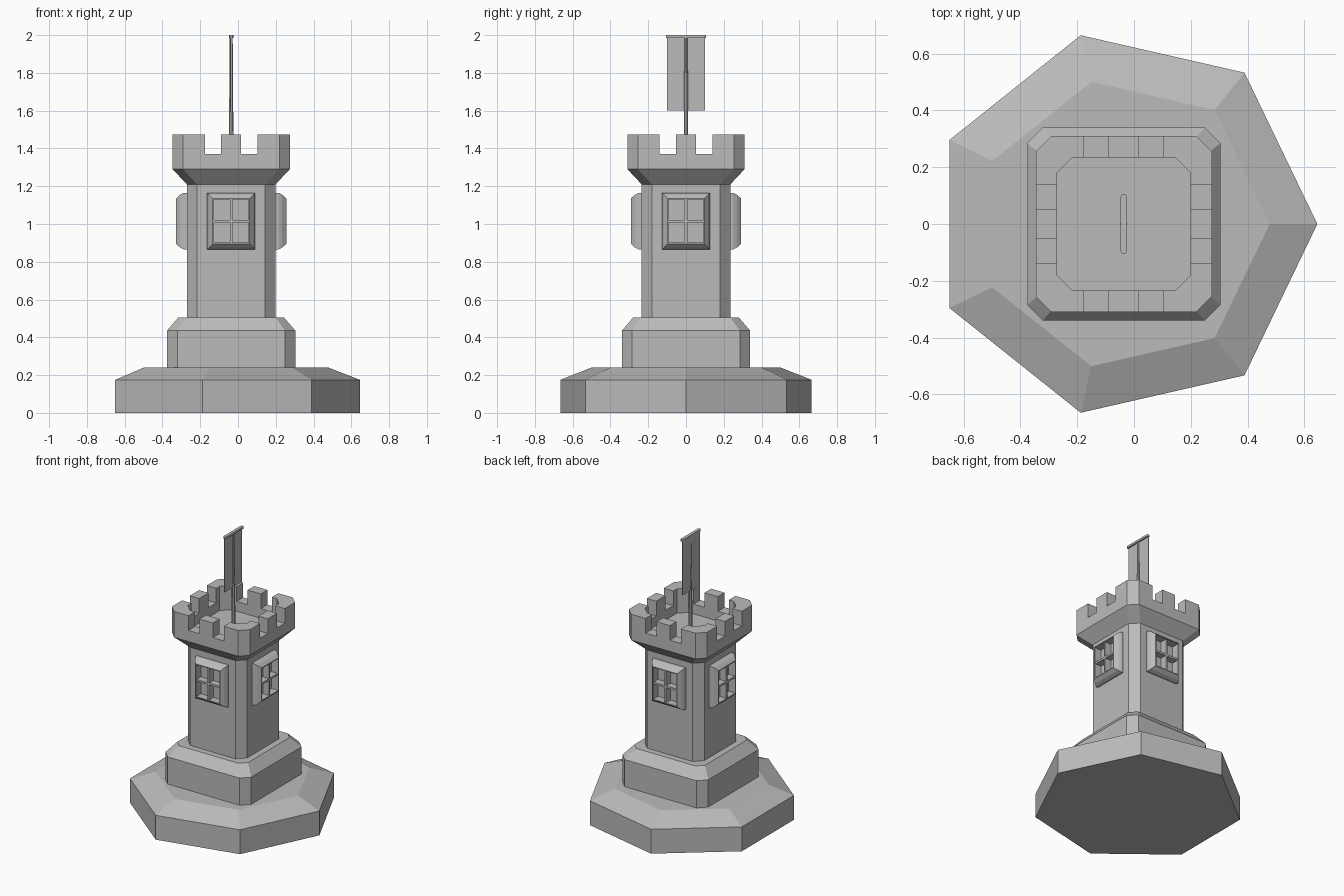
import bpy
import bmesh
from math import pi, cos, sin
from mathutils import Matrix, Vector

cube = bpy.data.objects.get("Cube")
if cube:
    bpy.data.objects.remove(cube, do_unlink=True)

CX = -0.036  # tower axis

stone = bpy.data.materials.new("grey stone")
stone.use_nodes = True
GREY = (0.5, 0.5, 0.5, 1)
stone.diffuse_color = GREY
stone.node_tree.nodes["Principled BSDF"].inputs["Base Color"].default_value = GREY


def finish(name, bm, turn=0):
    bmesh.ops.recalc_face_normals(bm, faces=bm.faces)
    mesh = bpy.data.meshes.new(name)
    bm.to_mesh(mesh)
    bm.free()
    mesh.materials.append(stone)
    obj = bpy.data.objects.new(name, mesh)
    obj.matrix_world = Matrix.Translation((CX, 0, 0)) @ Matrix.Rotation(turn, 4, "Z")
    bpy.context.collection.objects.link(obj)
    return obj


def loft(bm, rings, cap_start=True, cap_end=True):
    loops = [[bm.verts.new(p) for p in ring] for ring in rings]
    n = len(loops[0])
    for a, b in zip(loops, loops[1:]):
        for i in range(n):
            j = (i + 1) % n
            bm.faces.new((a[i], a[j], b[j], b[i]))
    if cap_start:
        bm.faces.new(loops[0][::-1])
    if cap_end:
        bm.faces.new(loops[-1])
    return loops


def polygon(sides, radius, z):
    return [(radius * cos(2 * pi * i / sides), radius * sin(2 * pi * i / sides), z)
            for i in range(sides)]


def square(half, cut, z, stops=()):
    """Square ring with cut corners and optional extra points on each side."""
    side = [half - cut, *stops]
    ys = [-s for s in side] + side[::-1]
    ring = []
    for k in range(4):
        turn = Matrix.Rotation(k * pi / 2, 3, "Z")
        ring += [turn @ Vector((half, y, z)) for y in ys]
    return ring


def solid(name, rings):
    bm = bmesh.new()
    loft(bm, rings)
    return finish(name, bm)


def add_box(bm, centre, size):
    bmesh.ops.create_cube(bm, size=1, matrix=Matrix.Translation(centre)
                          @ Matrix.Diagonal((*size, 1)))


# Seven-sided base and stepped plinth
solid("base", [polygon(7, 0.682, 0), polygon(7, 0.682, 0.175), polygon(7, 0.514, 0.24)])
solid("plinth", [square(0.34, 0.055, 0.24), square(0.34, 0.055, 0.435),
                 square(0.28, 0.045, 0.505)])
solid("tower", [square(0.235, 0.055, 0.505), square(0.235, 0.055, 1.21),
                square(0.31, 0.055, 1.29), square(0.235, 0.055, 1.3)])

# Parapet: a wall ring whose merlons are pulled up from its top faces
STOPS = (0.14, 0.053)
bm = bmesh.new()
loops = loft(bm, [square(0.31, 0.055, 1.29, STOPS), square(0.31, 0.055, 1.37, STOPS),
                  square(0.235, 0.055, 1.37, STOPS), square(0.235, 0.055, 1.29, STOPS)],
             False, False)
raised = []
for face in bm.faces:
    if all(abs(v.co.z - 1.37) < 0.001 for v in face.verts):
        c = face.calc_center_median()
        along = min(abs(c.x), abs(c.y))
        if along < 0.05 or along > 0.14:
            raised.append(face)
top = bmesh.ops.extrude_face_region(bm, geom=raised)["geom"]
bmesh.ops.translate(bm, vec=(0, 0, 0.105),
                    verts=[g for g in top if isinstance(g, bmesh.types.BMVert)])
bmesh.ops.delete(bm, geom=raised, context="FACES")
finish("parapet", bm)


# Framed windows, one on each wall
def window_ring(half, high, depth):
    x = 0.235 + depth
    return [(x, y * half, 1.015 + z * high)
            for y, z in ((-1, -1), (1, -1), (1, 1), (-1, 1))]


for k, side in enumerate(("left", "back", "right", "front")):
    bm = bmesh.new()
    loft(bm, [window_ring(0.127, 0.15, 0), window_ring(0.127, 0.15, 0.015),
              window_ring(0.117, 0.14, 0.035), window_ring(0.098, 0.12, 0.057),
              window_ring(0.092, 0.114, 0.057), window_ring(0.092, 0.114, 0.003)], False)
    finish(side + "_window_frame", bm, k * pi / 2)
    bm = bmesh.new()
    add_box(bm, (0.262, 0, 1.015), (0.05, 0.014, 0.228))
    add_box(bm, (0.262, 0, 1.015), (0.05, 0.184, 0.014))
    finish(side + "_window_bars", bm, k * pi / 2)

# Banner on its tapering pole
solid("pole", [polygon(8, 0.013, 1.3), polygon(8, 0.008, 1.985)])
bm = bmesh.new()
add_box(bm, (-0.004, 0, 1.7925), (0.005, 0.2, 0.385))
finish("banner", bm)
bm = bmesh.new()
plan = [(-0.006, -0.105), (0.006, -0.105), (0.011, -0.097), (0.011, 0.097),
        (0.006, 0.105), (-0.006, 0.105), (-0.011, 0.097), (-0.011, -0.097)]
loft(bm, [[(x, y, z) for x, y in plan] for z in (1.985, 2)])
finish("crossbar", bm)
